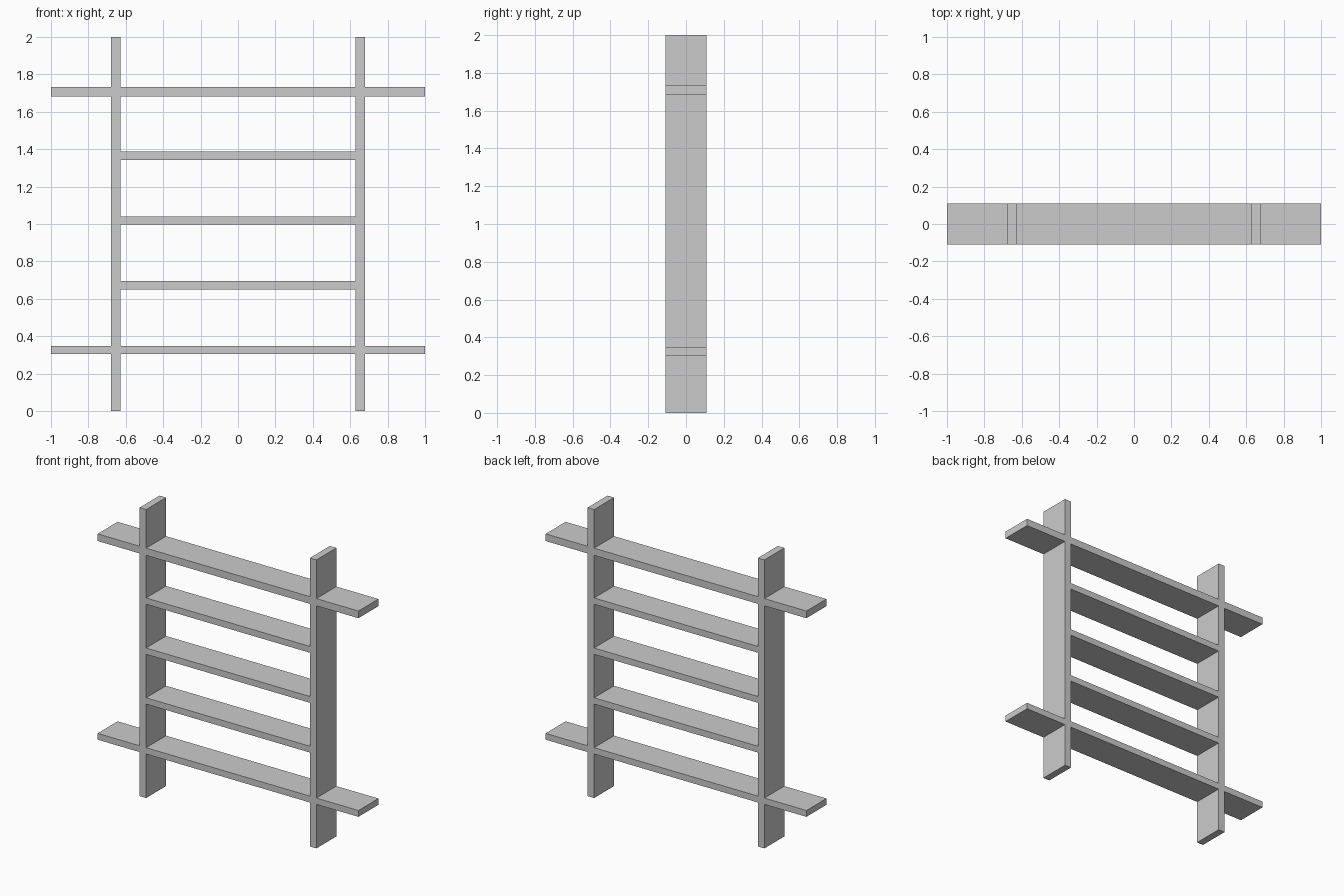
import bpy

if "Cube" in bpy.data.objects:
    bpy.data.objects.remove(bpy.data.objects["Cube"])

DEPTH = 0.218            # front-to-back size of every board
INNER, OUTER = 0.628, 0.678   # inner and outer faces of the uprights


def board(name, x0, x1, z0, z1, mirrored=False):
    bpy.ops.mesh.primitive_cube_add(size=1)
    ob = bpy.context.object
    ob.name = name
    for v in ob.data.vertices:
        v.co.x = x1 if v.co.x > 0 else x0
        v.co.y *= DEPTH
        v.co.z = z1 if v.co.z > 0 else z0
    if mirrored:
        ob.modifiers.new("mirror", 'MIRROR').use_mirror_merge = False
    return ob


# Two full-height uprights
board("uprights", INNER, OUTER, 0, 2, mirrored=True)

# Five shelves spanning between the uprights (bottom, top)
levels = [(0.305, 0.349), (0.651, 0.695), (0.996, 1.040),
          (1.343, 1.387), (1.682, 1.732)]
for i, (z0, z1) in enumerate(levels):
    board(f"shelf_{i + 1}", -INNER, INNER, z0, z1)

# Lowest and highest shelves continue out past the uprights
for name, (z0, z1) in (("lower", levels[0]), ("upper", levels[-1])):
    board(f"{name}_shelf_ends", OUTER, 1, z0, z1, mirrored=True)
